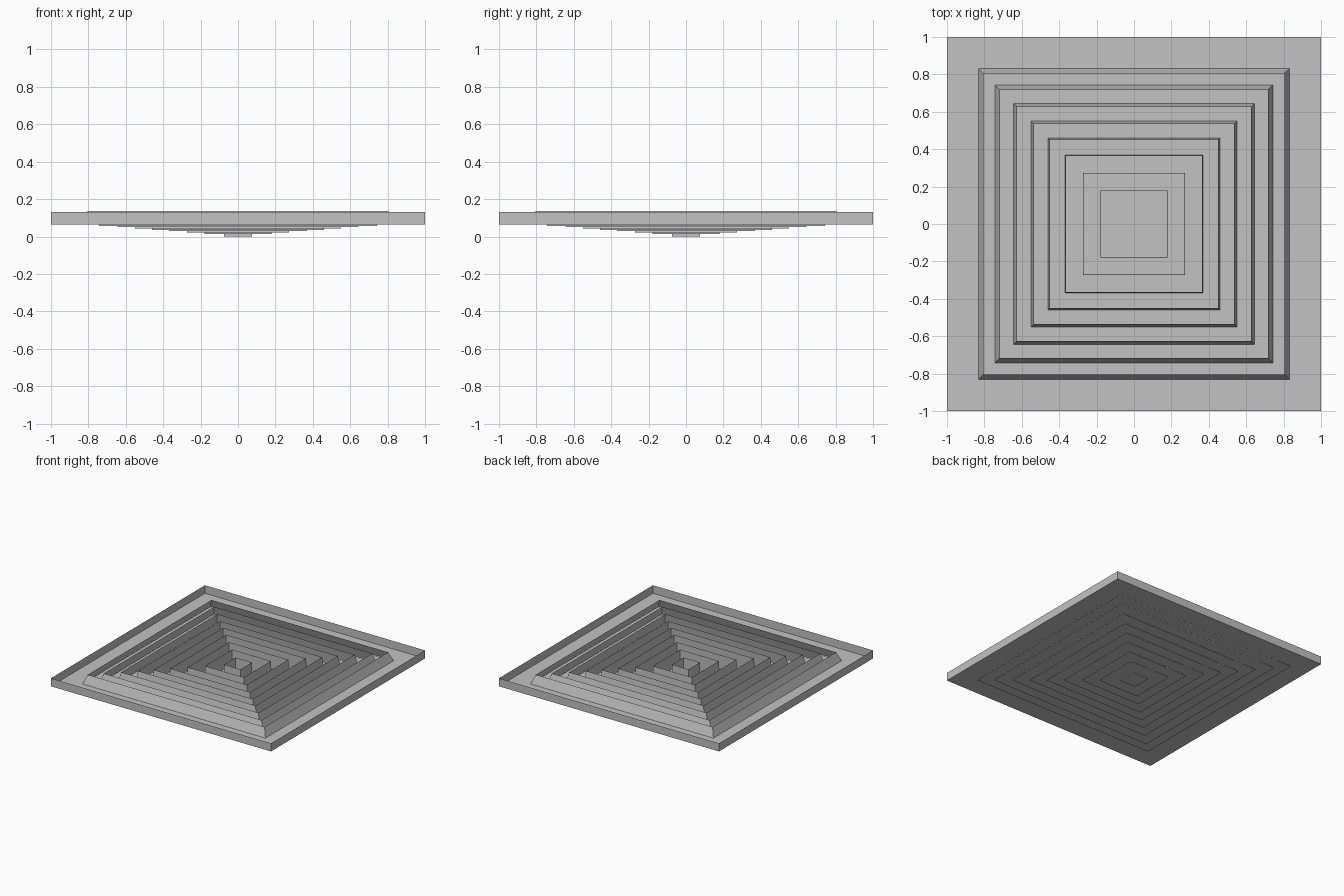
import bpy
import bmesh

cube = bpy.data.objects.get("Cube")
if cube:
    bpy.data.objects.remove(cube, do_unlink=True)

metal = bpy.data.materials.new("light_grey_metal")
metal.use_nodes = True
GREY = (0.54, 0.54, 0.54, 1)
metal.diffuse_color = GREY
metal.node_tree.nodes["Principled BSDF"].inputs["Base Color"].default_value = GREY

CORNERS = [(-1, -1), (1, -1), (1, 1), (-1, 1)]


def square_sheet(name, profile, closed=False):
    """Sweep a (half width, height) profile around a square; optionally fill the last loop."""
    bm = bmesh.new()
    loops = [[bm.verts.new((x * r, y * r, z)) for x, y in CORNERS] for r, z in profile]
    for a, b in zip(loops, loops[1:]):
        for i in range(4):
            j = (i + 1) % 4
            bm.faces.new((a[i], a[j], b[j], b[i]))
    if closed:
        bm.faces.new(loops[-1])
    mesh = bpy.data.meshes.new(name)
    bm.to_mesh(mesh)
    bm.free()
    mesh.materials.append(metal)
    obj = bpy.data.objects.new(name, mesh)
    bpy.context.collection.objects.link(obj)
    return obj


# Shared heights, and the foot and top half widths of each upright blade
BASE, RIM, TOP, LIP = 0.064, 0.13, 0.137, 0.007
FEET = [0.832, 0.743, 0.644, 0.55, 0.46, 0.369, 0.273, 0.18, 0.075]
TOPS = [0.803, 0.717, 0.624, 0.534, 0.45, 0.363, 0.269, 0.176, 0.075]
STEP = BASE / len(FEET)

# Outer tray: thin upright rim, flat border and first sloping blade
square_sheet("outer_frame", [(1, RIM), (1, BASE), (FEET[0], BASE), (TOPS[0], TOP)])

# Nested blades: a flat flange below the previous one, then a sloping wall
for k in range(1, len(FEET)):
    z = BASE - k * STEP
    square_sheet(f"blade_{k}", [(FEET[k - 1] + LIP, z), (FEET[k], z), (TOPS[k], TOP)])

# Lowest plate closing the middle
square_sheet("centre_plate", [(FEET[-1], STEP), (FEET[-1], 0)], closed=True)
